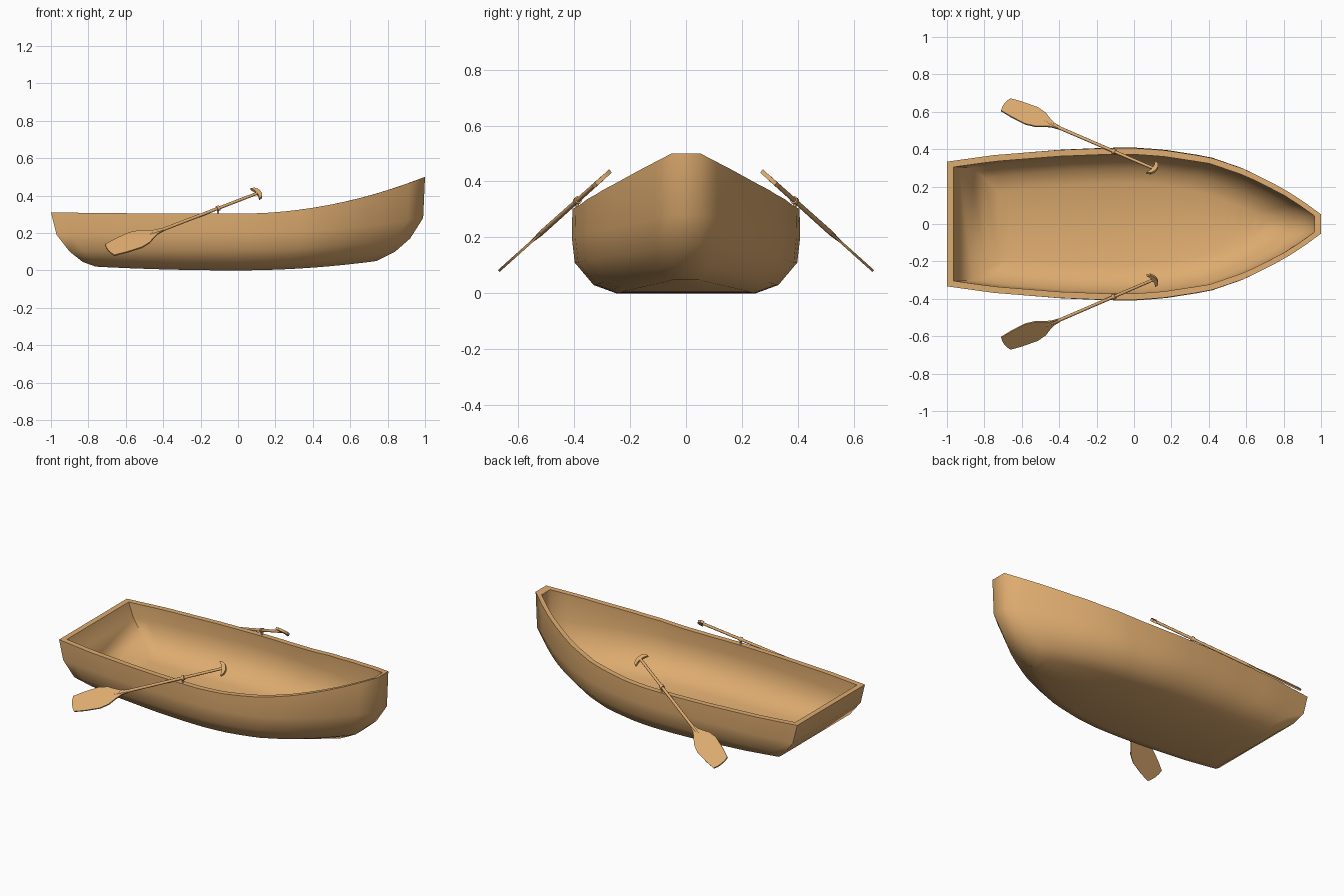
import bpy, bmesh, math
from mathutils import Vector, Matrix

if "Cube" in bpy.data.objects:
    bpy.data.objects.remove(bpy.data.objects["Cube"])

wood = bpy.data.materials.new("tan wood")
wood.diffuse_color = (0.73, 0.41, 0.16, 1)
wood.use_nodes = True
wood.node_tree.nodes["Principled BSDF"].inputs["Base Color"].default_value = wood.diffuse_color


def finish(bm, name, angle=50):
    bmesh.ops.recalc_face_normals(bm, faces=bm.faces)
    me = bpy.data.meshes.new(name)
    bm.to_mesh(me)
    bm.free()
    ob = bpy.data.objects.new(name, me)
    bpy.context.collection.objects.link(ob)
    me.materials.append(wood)
    bpy.ops.object.select_all(action='DESELECT')
    ob.select_set(True)
    bpy.context.view_layer.objects.active = ob
    bpy.ops.object.shade_smooth_by_angle(angle=math.radians(angle))
    return ob


# ---- hull: stacked outlines from keel to gunwale, then down the inside ----
PLAN = [(-1, .335), (-.75, .37), (-.4, .398), (-.15, .408), (.0, .408), (.15, .398),
        (.4, .36), (.6, .292), (.8, .19), (.9, .125), (1, .052)]


def half_width(u):
    for (a, wa), (b, wb) in zip(PLAN, PLAN[1:]):
        if u <= b:
            return wa + (wb - wa) * (u - a) / (b - a)
    return PLAN[-1][1]


# x stern, x bow, z stern, z middle, z bow, width factor
LEVELS = [(-.76, .74, .02, .0, .05, .61),
          (-.83, .84, .045, .03, .10, .81),
          (-.90, .92, .10, .11, .17, .975),
          (-.97, .99, .19, .20, .28, 1.0),
          (-1.0, 1.0, .31, .303, .50, .995)]
STEPS = 24


def outline(bm, level, inset=0.0, lift=0.0):
    xs, xb, zs, zm, zb, f = level
    side = []
    for i in range(STEPS + 1):
        u = -1 + 2 * i / STEPS
        x = (xs + xb) / 2 + u * ((xb - xs) / 2 - inset)
        un = (x - (xs + xb) / 2) / ((xb - xs) / 2)
        w = max(half_width(un) * f, .045) - inset
        w = max(w, .02)
        z = zm + ((zb if un > 0 else zs) - zm) * un * un + lift
        side.append((x, w, z))
    pts = [(x, -w, z) for x, w, z in side] + [(x, w, z) for x, w, z in reversed(side)]
    return [bm.verts.new(p) for p in pts]


bm = bmesh.new()
rings = [outline(bm, l) for l in LEVELS]
rings.append(outline(bm, LEVELS[-1], .034))
rings += [outline(bm, l, .034, .028) for l in reversed(LEVELS[:-1])]
N = len(rings[0])
for lo, hi in zip(rings, rings[1:]):
    for i in range(N):
        j = (i + 1) % N
        bm.faces.new((lo[i], lo[j], hi[j], hi[i]))
for ring in (rings[0], rings[-1]):        # hull bottom and inside floor
    for i in range(STEPS):
        bm.faces.new((ring[i], ring[i + 1], ring[N - 2 - i], ring[N - 1 - i]))
finish(bm, "hull", 55)

# ---- oars: flat parts lie in a tilted plane (s along shaft, t across) ----
BLADE = [(.59, .010), (.63, .016), (.665, .033), (.705, .056), (.76, .068),
         (.85, .061), (.918, .050)]
GRIP = [(.022, -.046), (.002, -.040), (-.010, -.020), (-.013, 0), (-.010, .020), (.002, .040),
        (.022, .046), (.018, .034), (.012, .018), (.012, -.018), (.018, -.034)]


def plate(name, pts, thick, M):
    bm = bmesh.new()
    f = bm.faces.new([bm.verts.new((s, t, -thick / 2)) for s, t in pts])
    ext = bmesh.ops.extrude_face_region(bm, geom=[f])
    verts = [v for v in ext["geom"] if isinstance(v, bmesh.types.BMVert)]
    bmesh.ops.translate(bm, verts=verts, vec=(0, 0, thick))
    bm.transform(M)
    return finish(bm, name, 40)


def rod(name, r1, r2, a, b, sides=12):
    a, b = Vector(a), Vector(b)
    bm = bmesh.new()
    bmesh.ops.create_cone(bm, cap_ends=True, segments=sides, radius1=r1, radius2=r2,
                          depth=(b - a).length)
    rot = (b - a).to_track_quat('Z', 'Y').to_matrix().to_4x4()
    bm.transform(Matrix.Translation((a + b) / 2) @ rot)
    return finish(bm, name, 40)


for side, tag in ((-1, "right"), (1, "left")):
    start = Vector((.11, side * .295, .415))
    out = Vector((0, side * .745, -.667))
    along = Vector((-.866, 0, 0)) + out * .5
    across = Vector((.5, 0, 0)) + out * .866
    normal = along.cross(across)
    M = Matrix((along, across, normal)).transposed().to_4x4()
    M.translation = start

    tip = [(.926, .025), (.928, 0), (.926, -.025)]
    pts = BLADE + tip + [(s, -t) for s, t in reversed(BLADE)]
    plate(tag + "_oar_blade", pts, .009, M)
    plate(tag + "_oar_grip", GRIP, .015, M)
    rod(tag + "_oar_shaft", .008, .009, start, start + along * .60)
    rod(tag + "_oar_neck", .009, .004, start + along * .60, start + along * .70)

    # oarlock: collar around the shaft on a pin in the gunwale
    c = start + along * .25
    rod(tag + "_oarlock_collar", .014, .014, c - along * .008, c + along * .008)
    rod(tag + "_oarlock_pin", .006, .006, (c.x, c.y, .28), (c.x, c.y, c.z))
